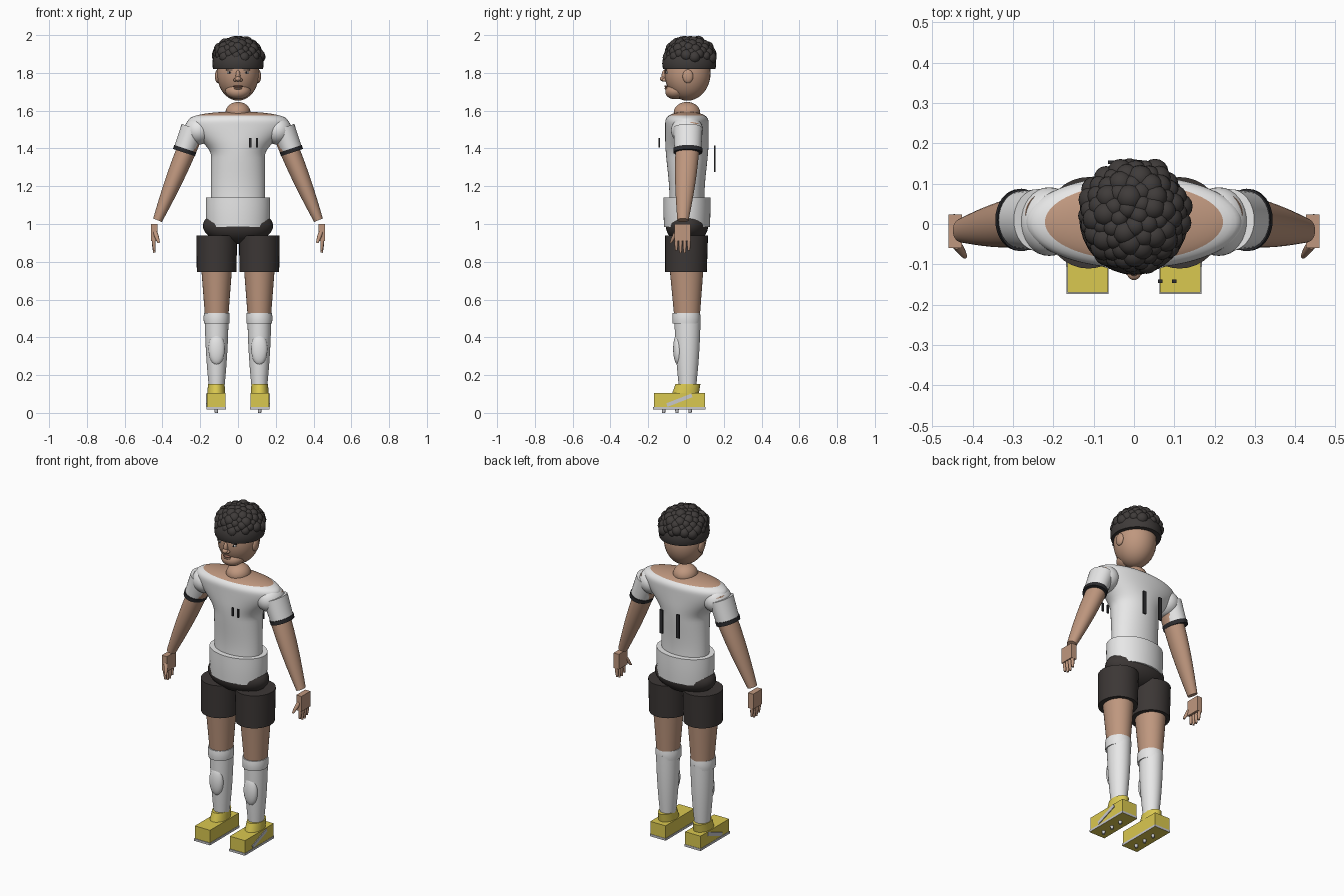
import bpy, bmesh, math, random
from mathutils import Vector, Matrix

default_cube = bpy.data.objects.get("Cube")
if default_cube:
    bpy.data.objects.remove(default_cube, do_unlink=True)
random.seed(4)


def material(name, red, green, blue):
    colour = (red, green, blue, 1)
    mat = bpy.data.materials.new(name)
    mat.use_nodes = True
    mat.diffuse_color = colour
    mat.node_tree.nodes["Principled BSDF"].inputs["Base Color"].default_value = colour
    return mat


SKIN = material("skin", .52, .31, .21)
WHITE = material("white cloth", .82, .82, .82)
BLACK = material("black cloth", .045, .038, .036)
TRIM = material("dark trim", .025, .025, .028)
HAIR = material("dark hair", .05, .044, .042)
YELLOW = material("shoe yellow", .7, .58, .08)
GREY = material("sole grey", .58, .58, .6)
LIPS = material("lip brown", .28, .13, .09)


def finish(name, bm, mat):
    """Turn a bmesh into a smooth-shaded object with sharp creases."""
    bmesh.ops.recalc_face_normals(bm, faces=bm.faces)
    mesh = bpy.data.meshes.new(name)
    bm.to_mesh(mesh)
    bm.free()
    mesh.materials.append(mat)
    mesh.shade_smooth()
    mesh.set_sharp_from_angle(angle=math.radians(40))
    obj = bpy.data.objects.new(name, mesh)
    bpy.context.collection.objects.link(obj)
    return obj


def loft(name, rings, mat, sides=32):
    """Skin elliptical rings (centre, half width, half depth) along a path."""
    bm = bmesh.new()
    axis = rings[-1][0] - rings[0][0]
    axis.y = 0
    depth_dir = Vector((0, 1, 0))
    width_dir = depth_dir.cross(axis.normalized())
    turns = [math.tau * k / sides for k in range(sides)]
    loops = [[bm.verts.new(centre + width_dir * width * math.cos(a) + depth_dir * depth * math.sin(a))
              for a in turns] for centre, width, depth in rings]
    for lower, upper in zip(loops, loops[1:]):
        for k in range(sides):
            bm.faces.new((lower[k - 1], lower[k], upper[k], upper[k - 1]))
    bm.faces.new(loops[0])
    bm.faces.new(loops[-1])
    return finish(name, bm, mat)


def limb(name, start, end, radii, mat, bulge=0, depth=1, sides=32, steps=12):
    """Straight tapering tube, swollen in the middle by bulge."""
    rings = []
    for step in range(steps + 1):
        t = step / steps
        radius = radii[0] + (radii[1] - radii[0]) * t + bulge * math.sin(math.pi * t)
        rings.append((Vector(start).lerp(Vector(end), t), radius, radius * depth))
    return loft(name, rings, mat, sides)


def place(bm, at, size, tilt):
    bm.transform(Matrix.Translation(at) @ Matrix.Rotation(tilt, 4, "X")
                 @ Matrix.Diagonal((*size, 1)))


def ball(name, at, size, mat, tilt=0, cut_height=None):
    bm = bmesh.new()
    bmesh.ops.create_uvsphere(bm, u_segments=32, v_segments=20, radius=1)
    place(bm, at, size, tilt)
    if cut_height is not None:
        geometry = bm.verts[:] + bm.edges[:] + bm.faces[:]
        bmesh.ops.bisect_plane(bm, geom=geometry, plane_co=(0, 0, cut_height),
                               plane_no=(0, 0, 1), clear_inner=True)
        bmesh.ops.holes_fill(bm, edges=[e for e in bm.edges if e.is_boundary], sides=0)
    return finish(name, bm, mat)


def box(name, at, size, mat, tilt=0):
    bm = bmesh.new()
    bmesh.ops.create_cube(bm, size=1)
    place(bm, at, size, tilt)
    return finish(name, bm, mat)


def paint(obj, mat, rule):
    obj.data.materials.append(mat)
    for face in obj.data.polygons:
        if rule(face):
            face.material_index = 1


def ease(value, low, high):
    t = min(max((value - low) / (high - low), 0), 1)
    return t * t * (3 - 2 * t)


def torso_ring(t):
    """Straight waist flaring into wide shoulders with a rounded top."""
    z = 1.05 + .545 * math.sin(t * math.pi / 2)
    dome = max(1 - max((z - 1.53) / .065, 0) ** 3, .01) ** .5
    width = .143 + .125 * ease(z, 1.36, 1.54)
    depth = .093 + .022 * ease(z, 1.15, 1.45)
    return Vector((0, .005, z)), width * dome, depth * dome


# Torso with bare upper shoulders, neck, shirt hem and shorts seat
torso = loft("torso", [torso_ring(step / 40) for step in range(41)], WHITE, sides=64)
paint(torso, SKIN, lambda face: face.center.z > 1.572)
ball("neck", at=(0, .005, 1.59), size=(.066, .07, .056), mat=SKIN)
limb("shirt_hem", start=(0, .005, 1.14), end=(0, .005, .985), radii=(.17, .166),
     depth=.73, bulge=.002, mat=WHITE, sides=64)
ball("shorts_seat", at=(0, .005, .99), size=(.186, .112, .095), mat=BLACK)

# Shirt number bars, front and back
for side, chest_x, back_x in (("left", .1, .055), ("right", .065, -.055)):
    box(f"chest_bar_{side}", at=(chest_x, -.142, 1.43), size=(.011, .008, .05), mat=TRIM)
    box(f"back_bar_{side}", at=(back_x, .153, 1.345), size=(.02, .008, .14), mat=TRIM)

# Head and face
ball("head", at=(0, .008, 1.8), size=(.112, .122, .147), mat=SKIN)
ball("jaw", at=(0, -.045, 1.708), size=(.068, .066, .046), mat=SKIN, tilt=.25)
ball("nose_bridge", at=(0, -.115, 1.785), size=(.012, .014, .03), mat=SKIN)
ball("nose_tip", at=(0, -.122, 1.768), size=(.017, .017, .013), mat=SKIN)
ball("mouth", at=(0, -.105, 1.728), size=(.026, .01, .006), mat=LIPS)
ball("lower_lip", at=(0, -.104, 1.718), size=(.022, .01, .006), mat=SKIN)

# Hair: straight-cut cap with packed curls on the crown
ball("hair_cap", at=(0, .017, 1.85), size=(.136, .143, .115), mat=HAIR, cut_height=1.82)
curls = bmesh.new()
CURL_COUNT = 80
GOLDEN_ANGLE = math.pi * (3 - math.sqrt(5))
for i in range(CURL_COUNT):
    up = 1 - .88 * (i + .5) / CURL_COUNT
    out = math.sqrt(1 - up * up)
    spot = Vector((.116 * out * math.cos(i * GOLDEN_ANGLE),
                   .022 + .12 * out * math.sin(i * GOLDEN_ANGLE), 1.868 + .103 * up))
    bmesh.ops.create_uvsphere(curls, u_segments=16, v_segments=10,
                              radius=random.uniform(.023, .034),
                              matrix=Matrix.Translation(spot))
finish("hair_curls", curls, HAIR)


def face_side(side, s):
    ball(f"{side}_nostril", at=(s * .014, -.115, 1.763), size=(.01, .012, .009), mat=SKIN)
    ball(f"{side}_ear", at=(s * .108, .01, 1.782), size=(.014, .028, .036), mat=SKIN)
    ball(f"{side}_eye", at=(s * .045, -.101, 1.802), size=(.014, .006, .006), mat=WHITE)
    ball(f"{side}_pupil", at=(s * .045, -.105, 1.802), size=(.005, .004, .005), mat=TRIM)
    box(f"{side}_brow", at=(s * .045, -.104, 1.816), size=(.036, .008, .006), mat=HAIR)


def arm(side, s):
    limb(f"{side}_arm", start=(s * .22, .015, 1.52), end=(s * .426, -.016, 1.02),
         radii=(.053, .025), bulge=.009, depth=1.2, mat=SKIN)
    ball(f"{side}_shoulder", at=(s * .21, .006, 1.495), size=(.075, .085, .075), mat=WHITE)
    limb(f"{side}_sleeve", start=(s * .238, .01, 1.508), end=(s * .284, .01, 1.385),
         radii=(.064, .059), depth=1.2, mat=WHITE)
    limb(f"{side}_cuff", start=(s * .279, .01, 1.399), end=(s * .286, .01, 1.378),
         radii=(.062, .061), depth=1.25, mat=TRIM)


def hand(side, s):
    box(f"{side}_palm", at=(s * .443, -.018, .955), size=(.034, .084, .09), mat=SKIN)
    for number, tip in enumerate((.86, .848, .848, .86)):
        y = -.051 + number * .022
        limb(f"{side}_finger_{number + 1}", start=(s * .447, y, .925), end=(s * .443, y, tip),
             radii=(.009, .006), bulge=.002, mat=SKIN, sides=12)
    limb(f"{side}_thumb", start=(s * .44, -.05, .96), end=(s * .419, -.08, .9),
         radii=(.012, .006), bulge=.002, mat=SKIN, sides=12)


def leg(side, x):
    limb(f"{side}_shorts_leg", start=(x, .003, .938), end=(x, 0, .745),
         radii=(.108, .105), depth=1.05, mat=BLACK)
    limb(f"{side}_thigh", start=(x, .002, .85), end=(x, .006, .45),
         radii=(.088, .057), depth=1.1, mat=SKIN)
    limb(f"{side}_sock_band", start=(x, .002, .53), end=(x, .002, .472),
         radii=(.067, .067), bulge=.002, depth=1.08, mat=WHITE)
    limb(f"{side}_sock", start=(x, .008, .5), end=(x, .008, .13),
         radii=(.063, .041), bulge=.004, depth=1.1, mat=WHITE)
    ball(f"{side}_shin_guard", at=(x, -.042, .338), size=(.043, .026, .084), mat=WHITE)


def shoe(side, x, s):
    limb(f"{side}_shoe_collar", start=(x, .01, .152), end=(x, -.006, .09),
         radii=(.044, .048), depth=1.5, mat=YELLOW)
    box(f"{side}_shoe", at=(x, -.035, .067), size=(.1, .27, .076), mat=YELLOW)
    sole = box(f"{side}_sole", at=(x, -.036, .024), size=(.104, .276, .013), mat=GREY)
    paint(sole, YELLOW, lambda face: face.normal.z < -.5)
    for number in range(3):
        y = -.118 + number * .07
        limb(f"{side}_stud_{number + 1}", start=(x, y, .02), end=(x, y, 0),
             radii=(.01, .008), mat=GREY, sides=12, steps=1)
    box(f"{side}_shoe_stripe", at=(x + s * .051, -.035, .067), size=(.006, .142, .02),
        mat=GREY, tilt=.37)


# Mirrored parts
for side, sign in (("left", 1), ("right", -1)):
    face_side(side, sign)
    arm(side, sign)
    hand(side, sign)
    leg(side, sign * .113)
    shoe(side, sign * .115, sign)
